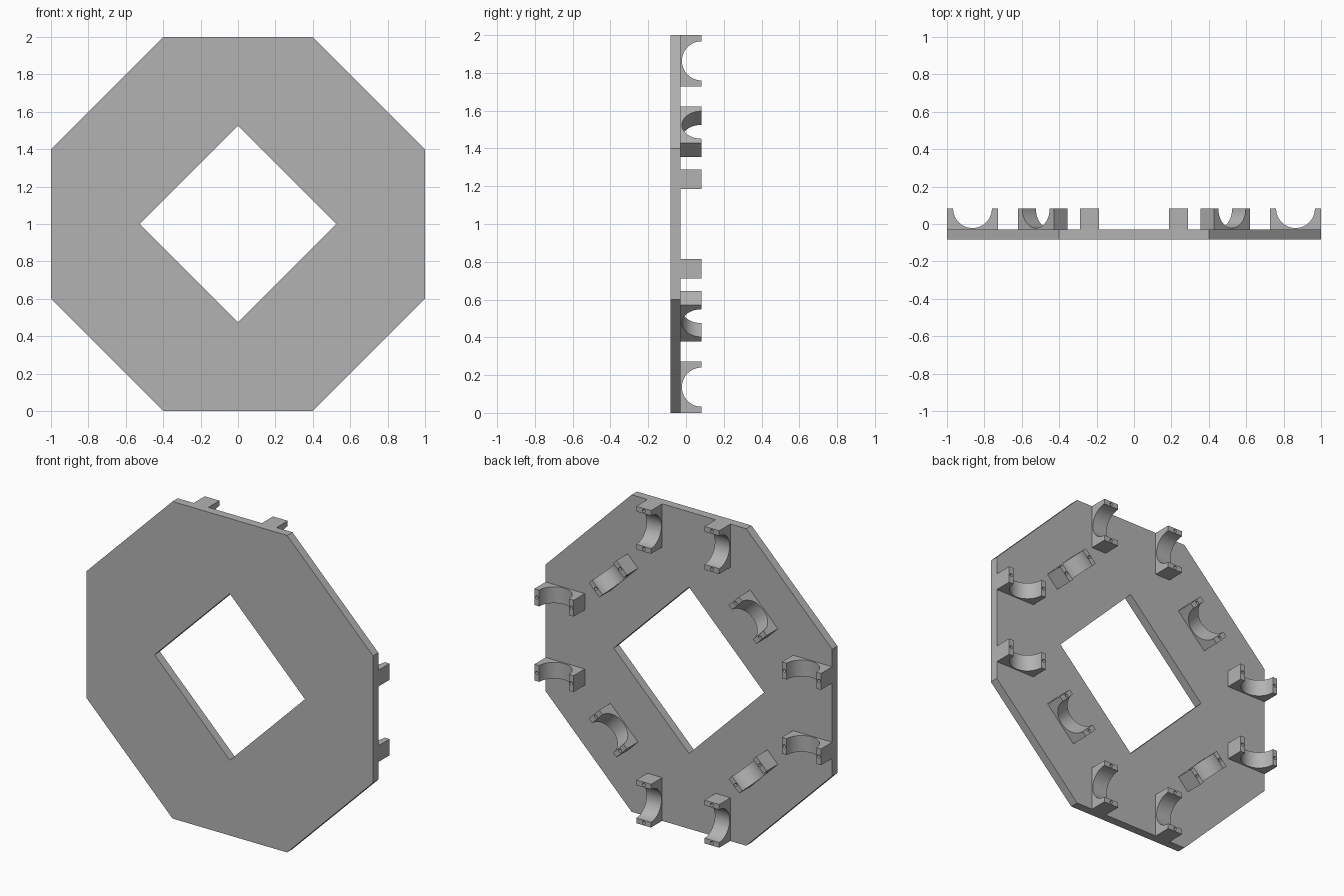
import bpy, bmesh
from math import sin, cos, pi, radians
from mathutils import Matrix, Vector

if "Cube" in bpy.data.objects:
    bpy.data.objects.remove(bpy.data.objects["Cube"])

FRONT, PLATE_BACK, BACK = -0.082, -0.029, 0.082
LENGTH, WIDTH, BORE = 0.273, 0.103, 0.1035

grey = bpy.data.materials.new("grey")
grey.use_nodes = True
grey.diffuse_color = (0.45, 0.45, 0.45, 1)
grey.node_tree.nodes["Principled BSDF"].inputs["Base Color"].default_value = grey.diffuse_color


def add_object(name, bm):
    bmesh.ops.recalc_face_normals(bm, faces=bm.faces)
    mesh = bpy.data.meshes.new(name)
    bm.to_mesh(mesh)
    bm.free()
    mesh.materials.append(grey)
    obj = bpy.data.objects.new(name, mesh)
    bpy.context.collection.objects.link(obj)
    return obj


def prism(name, outline, direction):
    bm = bmesh.new()
    face = bm.faces.new([bm.verts.new(p) for p in outline])
    moved = bmesh.ops.extrude_face_region(bm, geom=[face])["geom"]
    verts = [g for g in moved if isinstance(g, bmesh.types.BMVert)]
    bmesh.ops.translate(bm, verts=verts, vec=direction)
    return add_object(name, bm)


def cut(obj, cutter):
    mod = obj.modifiers.new("cut", "BOOLEAN")
    mod.operation = "DIFFERENCE"
    mod.solver = "EXACT"
    mod.object = cutter
    graph = bpy.context.evaluated_depsgraph_get()
    mesh = bpy.data.meshes.new_from_object(obj.evaluated_get(graph))
    obj.modifiers.clear()
    obj.data = mesh
    bpy.data.objects.remove(cutter)


# Octagonal plate with a diamond opening
corners = [(0.4, 0), (1, 0.6), (1, 1.4), (0.4, 2)]
corners += [(-x, z) for x, z in reversed(corners)]
plate = prism("plate", [(x, FRONT, z) for x, z in corners], (0, PLATE_BACK - FRONT, 0))
diamond = [(0.525 * cos(i * pi / 2), -0.3, 1 + 0.525 * sin(i * pi / 2)) for i in range(4)]
opening = prism("opening_cutter", diamond, (0, 0.6, 0))
opening.hide_render = True
cut(plate, opening)

# Half-round pipe saddle, long along x, bore along z
half = LENGTH / 2
profile = [(half, BACK), (half, PLATE_BACK), (-half, PLATE_BACK), (-half, BACK)]
profile += [(-BORE * cos(pi * i / 32), BACK - BORE * sin(pi * i / 32)) for i in range(33)]
saddle = prism("saddle", [(x, y, -WIDTH / 2) for x, y in profile], (0, 0, WIDTH))

# Screw holes in the two lips
bm = bmesh.new()
for side in (-1, 1):
    place = Matrix.Translation((side * 0.12, BACK, 0)) @ Matrix.Rotation(pi / 2, 4, "X")
    bmesh.ops.create_cone(bm, cap_ends=True, segments=16, radius1=0.01, radius2=0.01,
                          depth=0.12, matrix=place)
screws = add_object("screw_cutter", bm)
screws.hide_render = True
cut(saddle, screws)

bpy.ops.object.select_all(action="DESELECT")
saddle.select_set(True)
bpy.context.view_layer.objects.active = saddle
bpy.ops.object.shade_smooth_by_angle(angle=radians(35))

# Two saddles on each straight side, one along each sloping side
for quarter in range(4):
    turn = Matrix.Rotation(quarter * pi / 2, 4, "Y")
    spots = [("edge_saddle_a", (1 - half, 0, 0.238), 0),
             ("edge_saddle_b", (1 - half, 0, -0.238), 0),
             ("corner_saddle", (0.488, 0, 0.488), pi / 4)]
    for name, spot, angle in spots:
        copy = saddle.copy()
        copy.name = f"{name}_{quarter + 1}"
        bpy.context.collection.objects.link(copy)
        copy.matrix_world = (Matrix.Translation((0, 0, 1)) @ turn
                             @ Matrix.Translation(Vector(spot)) @ Matrix.Rotation(angle, 4, "Y"))
bpy.data.objects.remove(saddle)
